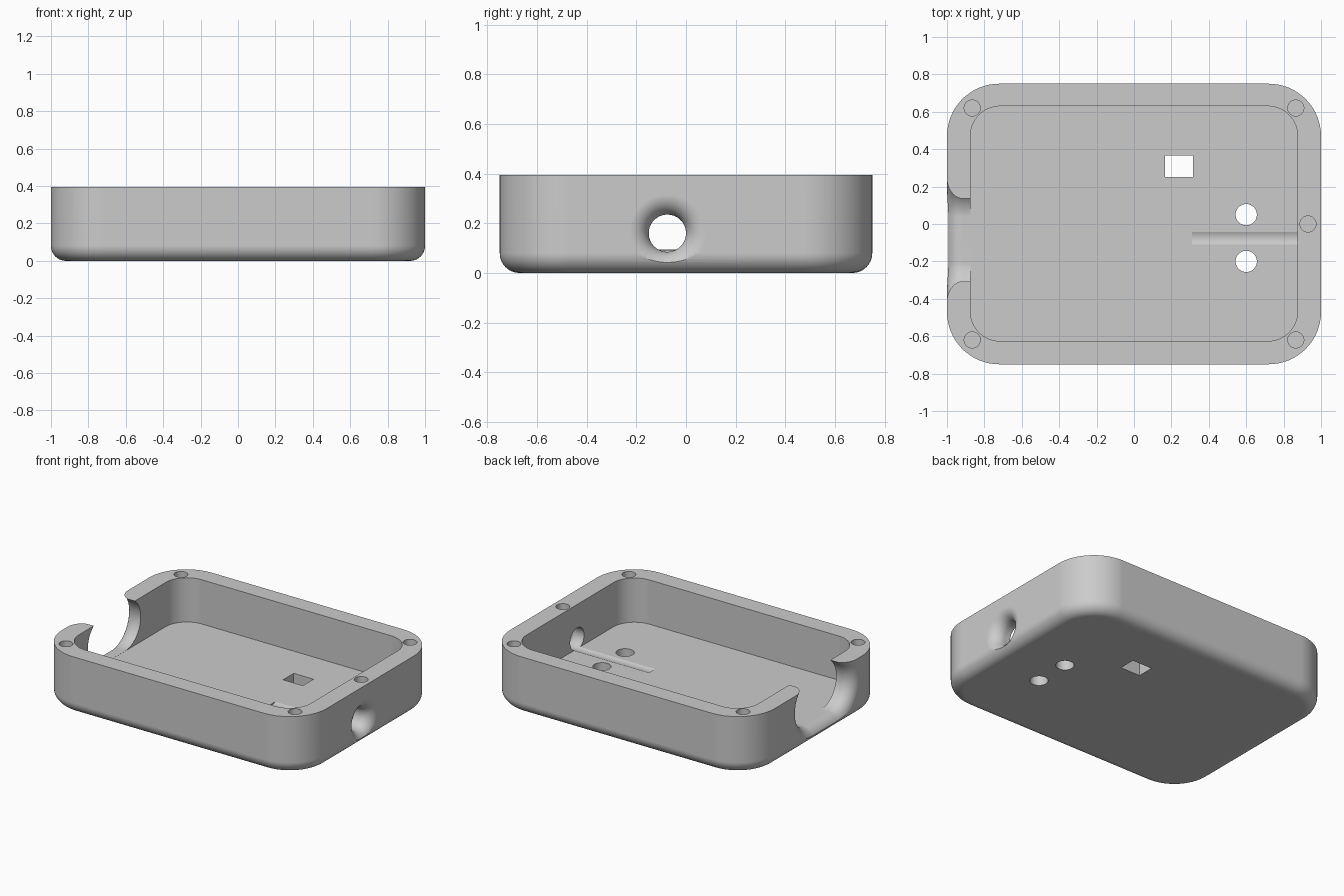
import bpy, bmesh, math

if "Cube" in bpy.data.objects:
    bpy.data.objects.remove(bpy.data.objects["Cube"], do_unlink=True)

HEIGHT, FLOOR, FILLET = 0.395, 0.093, 0.08


def loft(name, rings):
    """Closed solid through rings holding equal numbers of points."""
    bm = bmesh.new()
    loops = [[bm.verts.new(p) for p in ring] for ring in rings]
    n = len(loops[0])
    for a, b in zip(loops, loops[1:]):
        for i in range(n):
            j = (i + 1) % n
            bm.faces.new((a[i], a[j], b[j], b[i]))
    bm.faces.new(loops[0][::-1])
    bm.faces.new(loops[-1])
    bmesh.ops.recalc_face_normals(bm, faces=bm.faces)
    mesh = bpy.data.meshes.new(name)
    bm.to_mesh(mesh)
    bm.free()
    obj = bpy.data.objects.new(name, mesh)
    bpy.context.collection.objects.link(obj)
    return obj


def rounded_rect(cx, cy, hx, hy, r, steps=16):
    """Outline of a rectangle with round corners."""
    pts = []
    for q, (sx, sy) in enumerate([(1, 1), (-1, 1), (-1, -1), (1, -1)]):
        for i in range(steps + 1):
            a = math.pi / 2 * (q + i / steps)
            pts.append((cx + sx * (hx - r) + r * math.cos(a),
                        cy + sy * (hy - r) + r * math.sin(a)))
    return pts


def prism(name, outline, z0, z1):
    return loft(name, [[(x, y, z) for x, y in outline] for z in (z0, z1)])


def circle(cx, cy, r, n=32):
    return [(cx + r * math.cos(math.tau * i / n), cy + r * math.sin(math.tau * i / n))
            for i in range(n)]


def port(name, side, inner, cy, cz, r, flat):
    """Capsule-shaped wall opening with a rounded outer lip."""
    stations = [(inner, r)]
    for i in range(13):
        t = math.pi / 2 * i / 12
        stations.append((1 - FILLET + FILLET * math.sin(t), r + FILLET * (1 - math.cos(t))))
    stations.append((1.06, r + FILLET))
    rings = []
    for x, rad in stations:
        ring = []
        for i in range(48):
            a = math.tau * (i + 0.5) / 48
            shift = math.copysign(flat, math.cos(a))
            ring.append((side * x, cy + shift + rad * math.cos(a), cz + rad * math.sin(a)))
        rings.append(ring)
    return loft(name, rings)


# Tray body with rounded lower edge
levels = [(FILLET * (1 - math.sin(t)), FILLET * (1 - math.cos(t)))
          for t in [math.pi / 2 * i / 10 for i in range(10, -1, -1)]]
levels.append((HEIGHT, 0))
tray = loft("tray_body", [[(x, y, z) for x, y in rounded_rect(0, 0, 1 - d, 0.75 - d, 0.28 - d)]
                          for z, d in levels])

# Cavity, cable openings and floor cut-outs
cutters = [
    prism("cavity", rounded_rect(0, 0.002, 0.875, 0.628, 0.16), FLOOR, 0.6),
    port("cable_hole", 1, 0.31, -0.075, 0.16, 0.075, 0),
    port("plug_slot", -1, 0.8, -0.085, FLOOR + 0.17, 0.17, 0.115),
    prism("switch_window", [(0.165, 0.25), (0.315, 0.25), (0.315, 0.365), (0.165, 0.365)], -0.1, 0.2),
]
for y in (0.05, -0.2):
    cutters.append(prism("floor_hole", circle(0.6, y, 0.057), -0.1, 0.2))

# Rim fastener holes
spots = [(sx * 0.865, sy * 0.62) for sx in (-1, 1) for sy in (-1, 1)] + [(0.93, 0)]
for x, y in spots:
    cutters.append(prism("rim_hole", circle(x, y, 0.043), HEIGHT - 0.1, 0.6))

bpy.ops.object.select_all(action="DESELECT")
bpy.context.view_layer.objects.active = tray
tray.select_set(True)
for c in cutters:
    c.hide_render = True
    mod = tray.modifiers.new(c.name, "BOOLEAN")
    mod.operation, mod.solver, mod.object = "DIFFERENCE", "EXACT", c
    bpy.ops.object.modifier_apply(modifier=mod.name)
    bpy.data.objects.remove(c, do_unlink=True)

# Material and shading
grey = bpy.data.materials.new("plain_grey")
grey.use_nodes = True
colour = (0.6, 0.6, 0.6, 1)
grey.diffuse_color = colour
grey.node_tree.nodes["Principled BSDF"].inputs["Base Color"].default_value = colour
tray.data.materials.clear()
tray.data.materials.append(grey)
bpy.ops.object.shade_smooth_by_angle(angle=math.radians(30))
weighted = tray.modifiers.new("even_shading", "WEIGHTED_NORMAL")
weighted.keep_sharp = True
